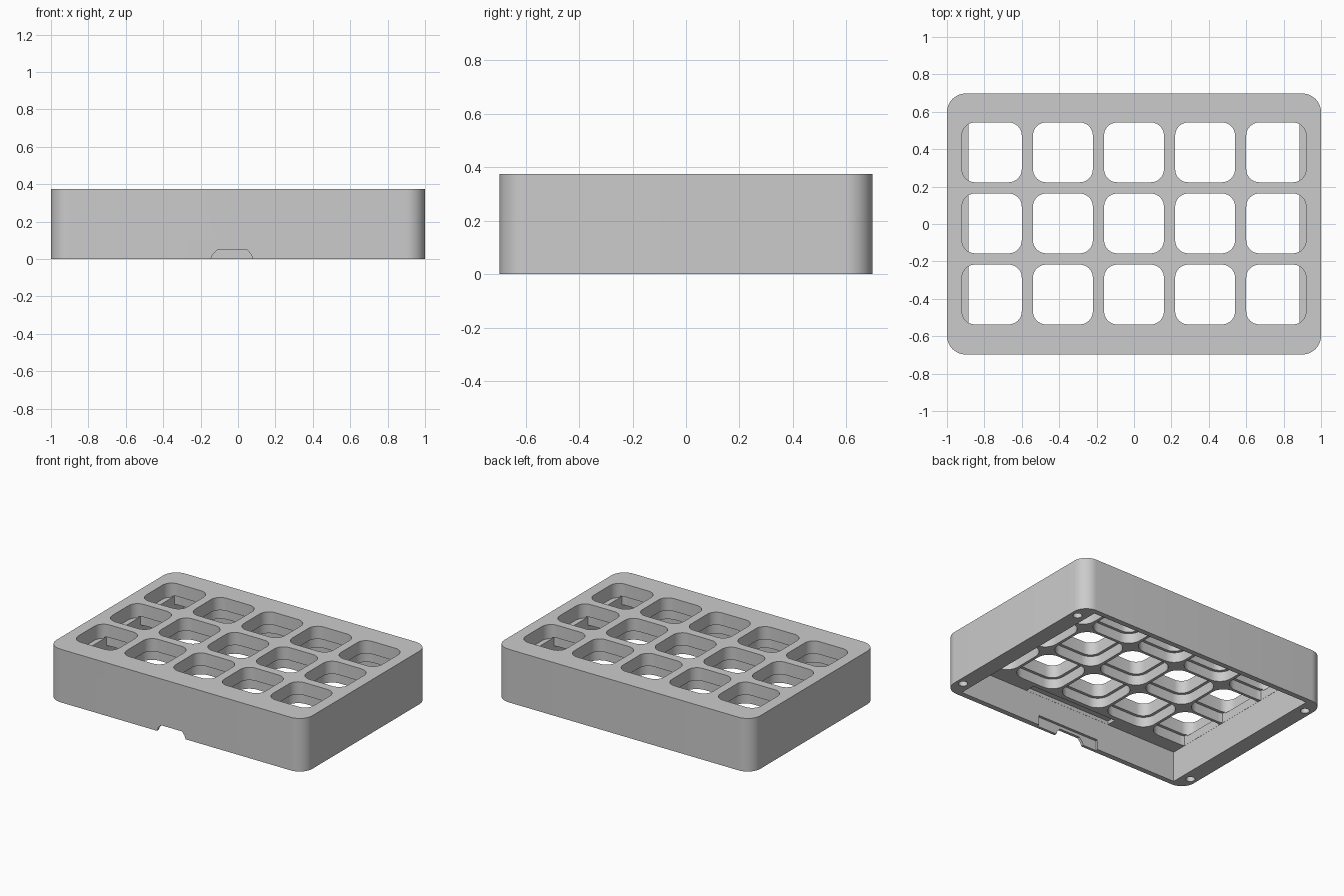
import bpy
import bmesh
from math import cos, sin, pi, radians

if "Cube" in bpy.data.objects:
    bpy.data.objects.remove(bpy.data.objects["Cube"], do_unlink=True)

grey = bpy.data.materials.new("light grey plastic")
grey.use_nodes = True
grey.diffuse_color = (0.6, 0.6, 0.6, 1)
grey.node_tree.nodes["Principled BSDF"].inputs["Base Color"].default_value = grey.diffuse_color

PITCH = 0.38
HEIGHT = 0.375
INNER_X, INNER_Y = 0.885, 0.66
CEILING = 0.215
POCKET_TOP = 0.285


def rounded(cx, cy, w, d, r, steps=8):
    """Rounded rectangle outline, anticlockwise."""
    pts = []
    for i, (sx, sy) in enumerate([(1, 1), (-1, 1), (-1, -1), (1, -1)]):
        for k in range(steps + 1):
            a = (i + k / steps) * pi / 2
            pts.append((cx + sx * (w / 2 - r) + r * cos(a),
                        cy + sy * (d / 2 - r) + r * sin(a)))
    return pts


def rectangle(x0, x1, y0, y1):
    return [(x0, y0), (x1, y0), (x1, y1), (x0, y1)]


def prisms(name, outlines, low, high, along_y=False):
    """Extrude each outline between two levels, all in one object."""
    bm = bmesh.new()
    for pts in outlines:
        rings = []
        for level in (low, high):
            rings.append([bm.verts.new((u, level, v) if along_y else (u, v, level))
                          for u, v in pts])
        bm.faces.new(rings[0])
        bm.faces.new(rings[1])
        for i in range(len(pts)):
            j = (i + 1) % len(pts)
            bm.faces.new((rings[0][i], rings[0][j], rings[1][j], rings[1][i]))
    bmesh.ops.recalc_face_normals(bm, faces=bm.faces)
    mesh = bpy.data.meshes.new(name)
    bm.to_mesh(mesh)
    bm.free()
    mesh.materials.append(grey)
    obj = bpy.data.objects.new(name, mesh)
    bpy.context.collection.objects.link(obj)
    return obj


# Outer body
case = prisms("case_body", [rounded(0, 0, 2, 1.395, 0.1, 12)], 0, HEIGHT)
bpy.context.view_layer.objects.active = case


def cut(cutter):
    cutter.hide_render = True
    mod = case.modifiers.new("cut", "BOOLEAN")
    mod.operation = "DIFFERENCE"
    mod.solver = "EXACT"
    mod.object = cutter
    bpy.ops.object.modifier_apply(modifier=mod.name)
    bpy.data.objects.remove(cutter, do_unlink=True)


centres = [(c * PITCH, r * PITCH + 0.003) for c in range(-2, 3) for r in (-1, 0, 1)]

# Open cavity underneath
cut(prisms("cavity", [rectangle(-INNER_X, INNER_X, -INNER_Y, INNER_Y)], -0.1, CEILING))

# Wider pockets below each key opening, stopped at the side walls
limit = INNER_X - 0.001
pockets = []
for cx, cy in centres:
    outline = rounded(cx, cy, 0.36, 0.36, 0.09)
    pockets.append([(max(-limit, min(limit, x)), y) for x, y in outline])
cut(prisms("pockets", pockets, CEILING - 0.05, POCKET_TOP))

# Key openings through the top
cut(prisms("key_openings", [rounded(cx, cy, 0.32, 0.32, 0.07) for cx, cy in centres],
           POCKET_TOP - 0.01, HEIGHT + 0.1))

# Screw holes in the bottom rim
screws = [rounded(sx * 0.95, sy * 0.57, 0.058, 0.058, 0.0285, 5)
          for sx in (-1, 1) for sy in (-1, 1)]
cut(prisms("screw_holes", screws, -0.1, 0.12))

# Cable port: trapezoid notch through the front wall
notch = [(-0.145, -0.02), (-0.145, 0), (-0.135, 0.025), (-0.112, 0.048),
         (0.05, 0.048), (0.07, 0.025), (0.08, 0), (0.08, -0.02)]
cut(prisms("cable_notch", [notch], -0.8, -0.6, along_y=True))

# Thinned wall behind the port, and a shallow slot in the ceiling
cut(prisms("port_recess", [rectangle(-0.25, 0.24, -INNER_Y - 0.018, -0.6)], -0.1, 0.07))
cut(prisms("ceiling_slot", [rectangle(-0.335, 0.345, -INNER_Y + 0.001, -0.59)],
           CEILING - 0.05, CEILING + 0.025))

# Smooth rounded corners, crisp edges
bpy.ops.object.select_all(action="DESELECT")
case.select_set(True)
bpy.ops.object.shade_smooth_by_angle(angle=radians(30))
